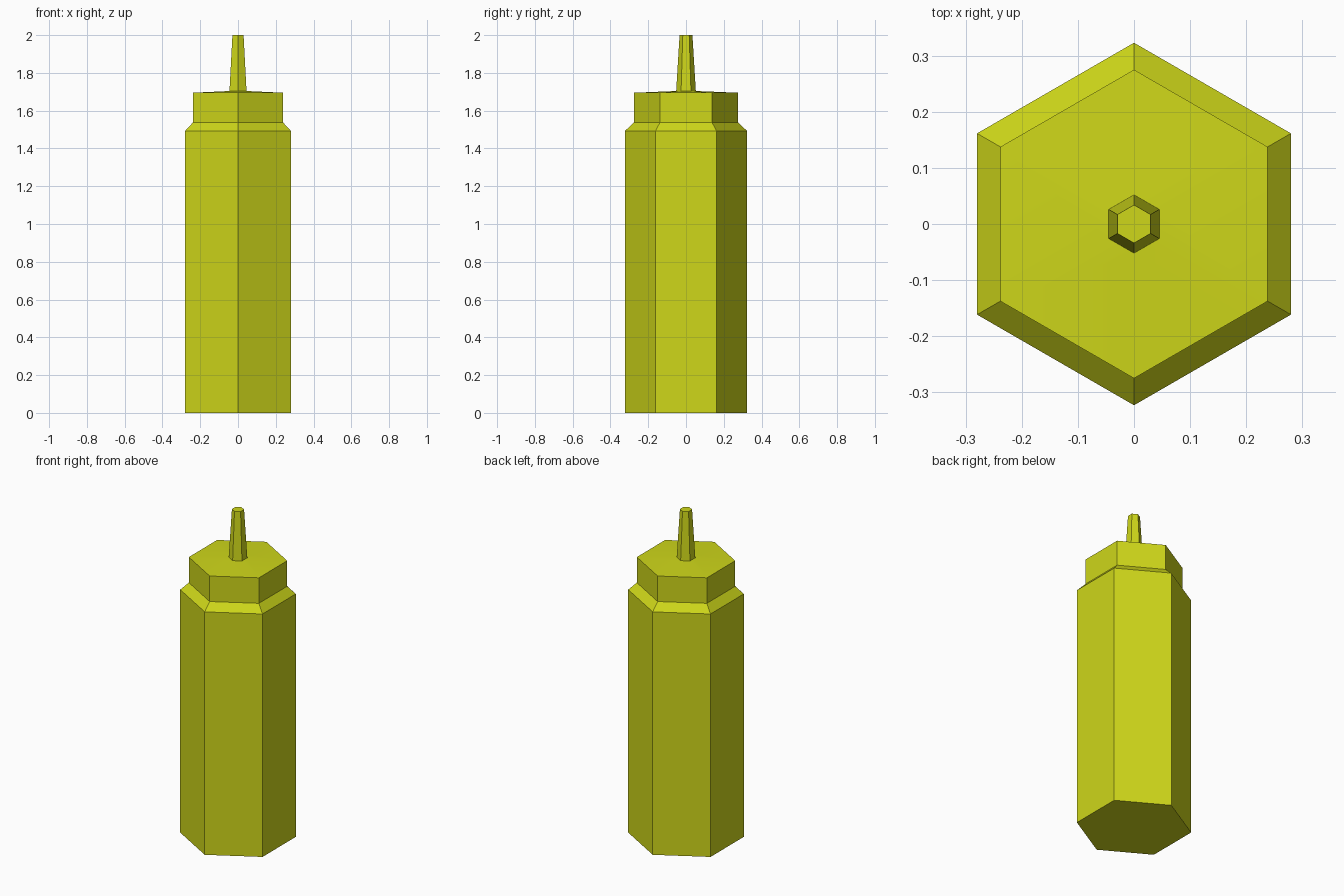
import bpy, bmesh, math

if "Cube" in bpy.data.objects:
    bpy.data.objects.remove(bpy.data.objects["Cube"])

mat = bpy.data.materials.new("mustard_yellow")
mat.diffuse_color = (0.62, 0.68, 0.01, 1)
mat.use_nodes = True
mat.node_tree.nodes["Principled BSDF"].inputs["Base Color"].default_value = mat.diffuse_color


def hex_part(name, profile, cap_bottom=False, cap_top=False):
    """Loft hexagonal rings given as (corner radius, height)."""
    bm = bmesh.new()
    rings = []
    for r, z in profile:
        rings.append([bm.verts.new((r * math.cos(math.radians(30 + 60 * k)),
                                    r * math.sin(math.radians(30 + 60 * k)), z))
                      for k in range(6)])
    for low, high in zip(rings, rings[1:]):
        for k in range(6):
            n = (k + 1) % 6
            bm.faces.new((low[k], low[n], high[n], high[k]))
    if cap_bottom:
        bm.faces.new(rings[0][::-1])
    if cap_top:
        bm.faces.new(rings[-1])
    mesh = bpy.data.meshes.new(name)
    bm.to_mesh(mesh)
    bm.free()
    mesh.materials.append(mat)
    obj = bpy.data.objects.new(name, mesh)
    bpy.context.collection.objects.link(obj)
    bpy.context.view_layer.objects.active = obj
    obj.select_set(True)
    bpy.ops.object.shade_smooth_by_angle(angle=math.radians(30))
    obj.select_set(False)
    return obj


# Bottle body with sloped shoulder
hex_part("bottle_body", [(0.323, 0), (0.323, 1.493), (0.275, 1.538)], cap_bottom=True)

# Screw cap with a very slightly raised top
hex_part("cap", [(0.275, 1.538), (0.275, 1.695), (0.052, 1.704)])

# Tapered nozzle
hex_part("nozzle", [(0.052, 1.704), (0.034, 2.0)], cap_top=True)
